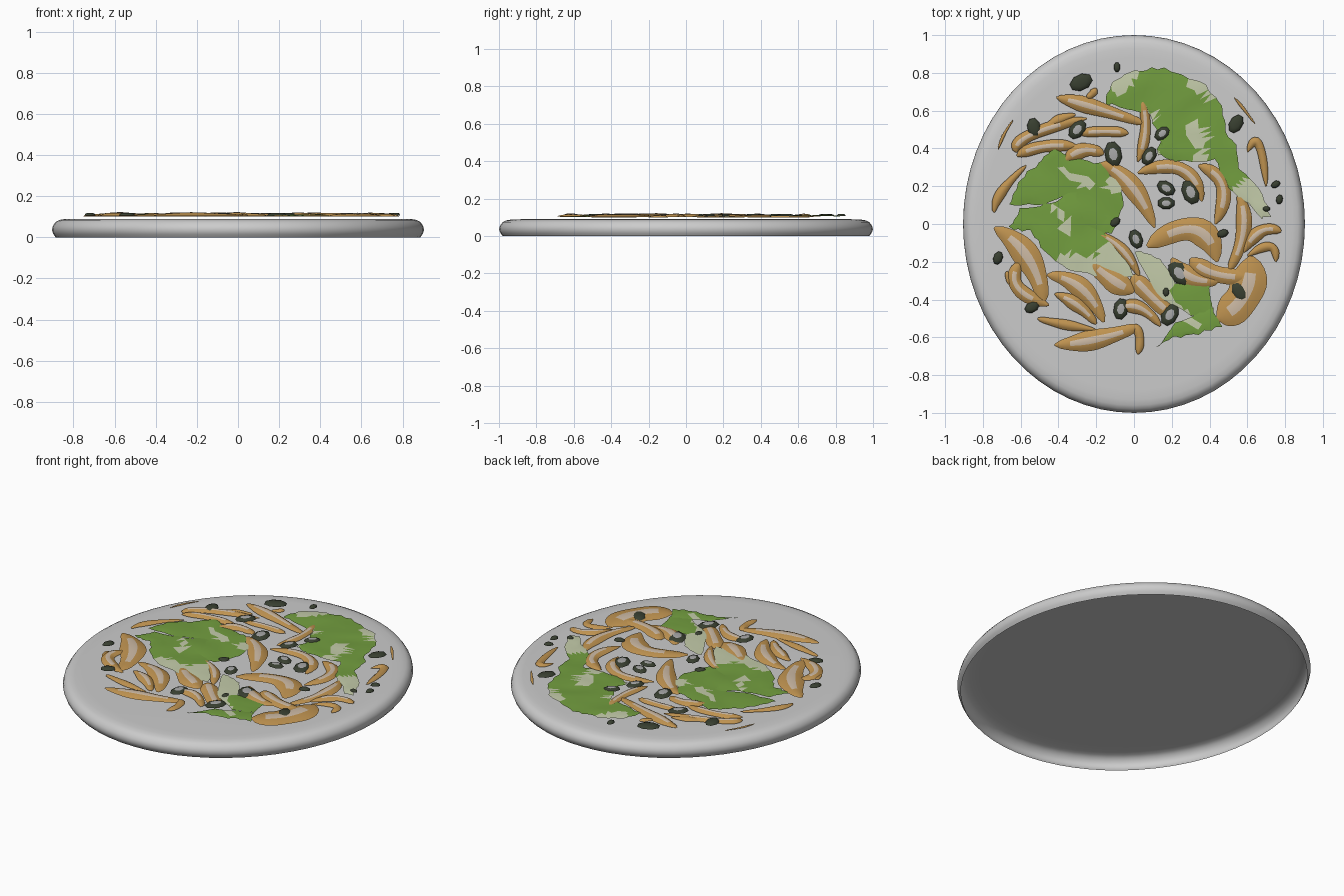
import bpy, bmesh, math, random
from mathutils import Vector, noise

if "Cube" in bpy.data.objects:
    bpy.data.objects.remove(bpy.data.objects["Cube"])

random.seed(4)


def material(name, rgb):
    m = bpy.data.materials.new(name)
    m.diffuse_color = (*rgb, 1)
    m.use_nodes = True
    m.node_tree.nodes["Principled BSDF"].inputs["Base Color"].default_value = m.diffuse_color
    return m


BROWN = material("brown", (0.52, 0.29, 0.08))
TAN = material("pale_tan", (0.62, 0.5, 0.38))
GREEN = material("leaf_green", (0.17, 0.34, 0.05))
PALE = material("pale_leaf", (0.55, 0.6, 0.4))
BLACK = material("black", (0.04, 0.05, 0.03))
GREY = material("grey", (0.4, 0.4, 0.4))


def finish(bm, name, *mats):
    me = bpy.data.meshes.new(name)
    bm.to_mesh(me)
    bm.free()
    ob = bpy.data.objects.new(name, me)
    bpy.context.collection.objects.link(ob)
    for m in mats:
        me.materials.append(m)
    for p in me.polygons:
        p.use_smooth = True
    return ob


# Oval plate: rounded shell, open underneath
bm = bmesh.new()
N = 64
profile = [(0.98, 0), (0.992, 0.015), (1, 0.035), (0.995, 0.055),
           (0.98, 0.075), (0.96, 0.084), (0.93, 0.089), (0.88, 0.09)]
rings = [[bm.verts.new((0.905 * r * math.cos(2 * math.pi * i / N),
                        r * math.sin(2 * math.pi * i / N), z)) for i in range(N)]
         for r, z in profile]
for a, b in zip(rings, rings[1:]):
    for i in range(N):
        j = (i + 1) % N
        bm.faces.new((a[i], a[j], b[j], b[i]))
bm.faces.new(rings[-1])
finish(bm, "plate")


def strip(bm, x0, y0, xm, ym, x1, y1, width):
    """Domed tapering strip along an arc through three points."""
    a, m, b = Vector((x0, y0)), Vector((xm, ym)), Vector((x1, y1))
    c = 2 * m - (a + b) / 2
    segs, cols = 16, 6
    lift = random.uniform(0, 0.004)
    height = min(0.017, width * 0.25)
    rows = []
    for i in range(segs + 1):
        t = i / segs
        p = (1 - t) ** 2 * a + 2 * t * (1 - t) * c + t * t * b
        d = ((1 - t) * (c - a) + t * (b - c)).normalized()
        side = Vector((d.y, -d.x))
        taper = max(0.12, math.sin(math.pi * t) ** 0.45)
        taper *= 1 + 0.12 * math.sin(9 * t + x0 * 20)
        row = []
        for k in range(cols + 1):
            u = 2 * k / cols - 1
            q = p - side * u * taper * width / 2
            z = 0.1 + lift + height * taper * (1 - u * u)
            row.append(bm.verts.new((q.x, q.y, z)))
        rows.append(row)
    for i in range(segs):
        for k in range(cols):
            f = bm.faces.new((rows[i][k], rows[i + 1][k], rows[i + 1][k + 1], rows[i][k + 1]))
            f.material_index = int(k in (2, 3) and 2 < i < segs - 3 and width > 0.05)


# Curved brown strips: x, y of start, middle, end, then width
upper = [
    (-.41, .67, -.22, .62, .06, .53, .08), (.04, .66, .06, .5, .02, .33, .06),
    (-.47, .51, -.4, .55, -.31, .58, .05), (-.62, .38, -.55, .47, -.25, .56, .07),
    (-.3, .48, -.15, .49, -.03, .48, .06), (-.62, .36, -.48, .41, -.3, .41, .07),
    (-.37, .33, -.27, .39, -.16, .37, .08), (-.18, .32, -.02, .21, .11, -.02, .1),
    (.02, .27, .25, .29, .36, .12, .08), (.34, .31, .47, .2, .43, 0, .08),
    (.07, -.12, .32, -.03, .44, -.2, .14), (.55, .17, .58, -.03, .5, -.25, .08),
    (.6, .38, .66, .42, .7, .2, .05), (-.74, .06, -.7, .17, -.57, .31, .05),
    (-.72, .39, -.69, .47, -.64, .55, .015), (.53, .67, .58, .61, .64, .53, .015),
    (-.25, .67, -.22, .69, -.2, .72, .04),
]
lower = [
    (-.74, -.02, -.56, -.18, -.48, -.42, .13), (-.6, -.2, -.62, -.33, -.45, -.43, .08),
    (-.46, -.27, -.28, -.34, -.16, -.52, .1), (-.42, -.37, -.3, -.43, -.2, -.53, .07),
    (-.51, -.5, -.38, -.53, -.2, -.56, .05), (-.42, -.64, -.2, -.61, .03, -.54, .1),
    (0, -.53, .03, -.6, .02, -.69, .05), (-.23, -.2, -.12, -.29, 0, -.36, .12),
    (-.01, -.27, .08, -.37, .22, -.5, .1), (-.2, -.05, -.07, -.13, .03, -.28, .06),
    (-.1, -.46, .02, -.44, .14, -.54, .07), (.2, -.18, .3, -.28, .45, -.3, .1),
    (.62, -.17, .58, -.38, .44, -.5, .2), (.58, -.15, .67, -.04, .78, -.04, .07),
    (.6, -.17, .72, -.12, .75, -.2, .05), (-.67, -.25, -.67, -.28, -.66, -.32, .025),
    (.3, -.18, .42, -.26, .62, -.28, .1),
]
for name, group in (("upper_strips", upper), ("lower_strips", lower)):
    bm = bmesh.new()
    for s in group:
        strip(bm, *s)
    finish(bm, name, BROWN, TAN)


def leaf(name, base, outline, tip=None):
    """Thin crinkled leaf with a ragged outline."""
    bm = bmesh.new()
    vs = [bm.verts.new((x, y, 0)) for x, y in outline]
    edges = [bm.edges.new((p, q)) for p, q in zip(vs, vs[1:] + vs[:1])]
    bmesh.ops.triangle_fill(bm, use_beauty=True, edges=edges)
    bmesh.ops.subdivide_edges(bm, edges=bm.edges[:], cuts=4, use_grid_fill=True)
    for v in bm.verts:
        n = noise.noise(Vector((v.co.x * 9, v.co.y * 9, 1)))
        v.co.z = base + 0.005 * n
        if v.is_boundary:
            v.co.x += random.uniform(-0.008, 0.008)
            v.co.y += random.uniform(-0.008, 0.008)
            v.co.z -= 0.002
    for f in bm.faces:
        if f.normal.z < 0:
            f.normal_flip()
        c = f.calc_center_median()
        pale = noise.noise(Vector((c.x * 7, c.y * 7, 5))) > 0.3
        near_tip = tip and (c.xy - Vector(tip)).length < 0.2
        f.material_index = int(bool(pale or near_tip))
    finish(bm, name, GREEN, PALE)


# Green leaves
leaf("large_leaf", 0.109, [
    (-.15, .64), (-.12, .75), (0, .81), (.16, .83), (.38, .74), (.47, .63), (.48, .5),
    (.55, .4), (.56, .29), (.68, .16), (.72, .04), (.68, .03), (.48, .21), (.43, .34),
    (.22, .33), (.12, .37), (.14, .45), (.08, .58), (-.07, .62)], (.7, .08))
leaf("left_leaf_top", 0.11, [
    (-.43, .4), (-.34, .35), (-.18, .32), (-.08, .22), (-.05, .1), (-.12, -.05),
    (-.26, -.05), (-.34, .15), (-.5, .1), (-.66, .1), (-.6, .24), (-.5, .32)])
leaf("left_leaf_bottom", 0.112, [
    (-.66, -.02), (-.6, .08), (-.44, .11), (-.31, .17), (-.26, 0), (-.12, -.08),
    (0, -.27), (-.18, -.28), (-.34, -.25), (-.45, -.17), (-.55, -.04)], (-.02, -.25))
leaf("right_leaf_top", 0.11, [
    (0, -.14), (.14, -.18), (.22, -.32), (.4, -.32), (.42, -.45), (.3, -.48), (.14, -.4)],
    (.05, -.2))
leaf("right_leaf_bottom", 0.108, [
    (.12, -.65), (.22, -.53), (.42, -.44), (.46, -.54), (.32, -.59), (.2, -.6)])

# Dark chopped pieces: x, y, length, angle in degrees
pieces = [
    (-.28, .75, .12, 25), (-.09, .83, .05, 90), (.54, .53, .1, 60), (.75, .21, .05, 30),
    (.77, .13, .05, 80), (.7, .08, .04, 0), (-.53, .51, .1, 100), (-.3, .5, .11, 50),
    (-.11, .37, .13, 100), (.08, .36, .1, 60), (.15, .48, .09, 40), (.17, .19, .1, 150),
    (.17, .11, .09, 0), (.3, .17, .13, 110), (.47, -.05, .06, 20), (.01, -.08, .1, 110),
    (-.1, .01, .06, 40), (.24, -.26, .14, 130), (.17, -.36, .05, 90), (.56, -.36, .11, 120),
    (-.07, -.45, .11, 80), (.19, -.48, .12, 60), (-.54, -.44, .08, 30), (-.72, -.18, .07, 70),
]
bm = bmesh.new()
for x, y, size, ang in pieces:
    ca, sa = math.cos(math.radians(ang)), math.sin(math.radians(ang))
    rings = []
    for scale, z in ((1, 0.106), (0.85, 0.114), (0.5, 0.119)):
        ring = []
        for k in range(8):
            t = 2 * math.pi * k / 8 + 0.4
            u = scale * size * 0.53 * math.cos(t)
            w = scale * size * 0.36 * math.sin(t)
            ring.append(bm.verts.new((x + u * ca - w * sa, y + u * sa + w * ca, z)))
        rings.append(ring)
    for a, b in zip(rings, rings[1:]):
        for i in range(8):
            j = (i + 1) % 8
            bm.faces.new((a[i], a[j], b[j], b[i]))
    bm.faces.new(rings[-1]).material_index = int(0.08 < size and abs(x) < 0.5 and y < 0.7)
finish(bm, "dark_pieces", BLACK, GREY)
